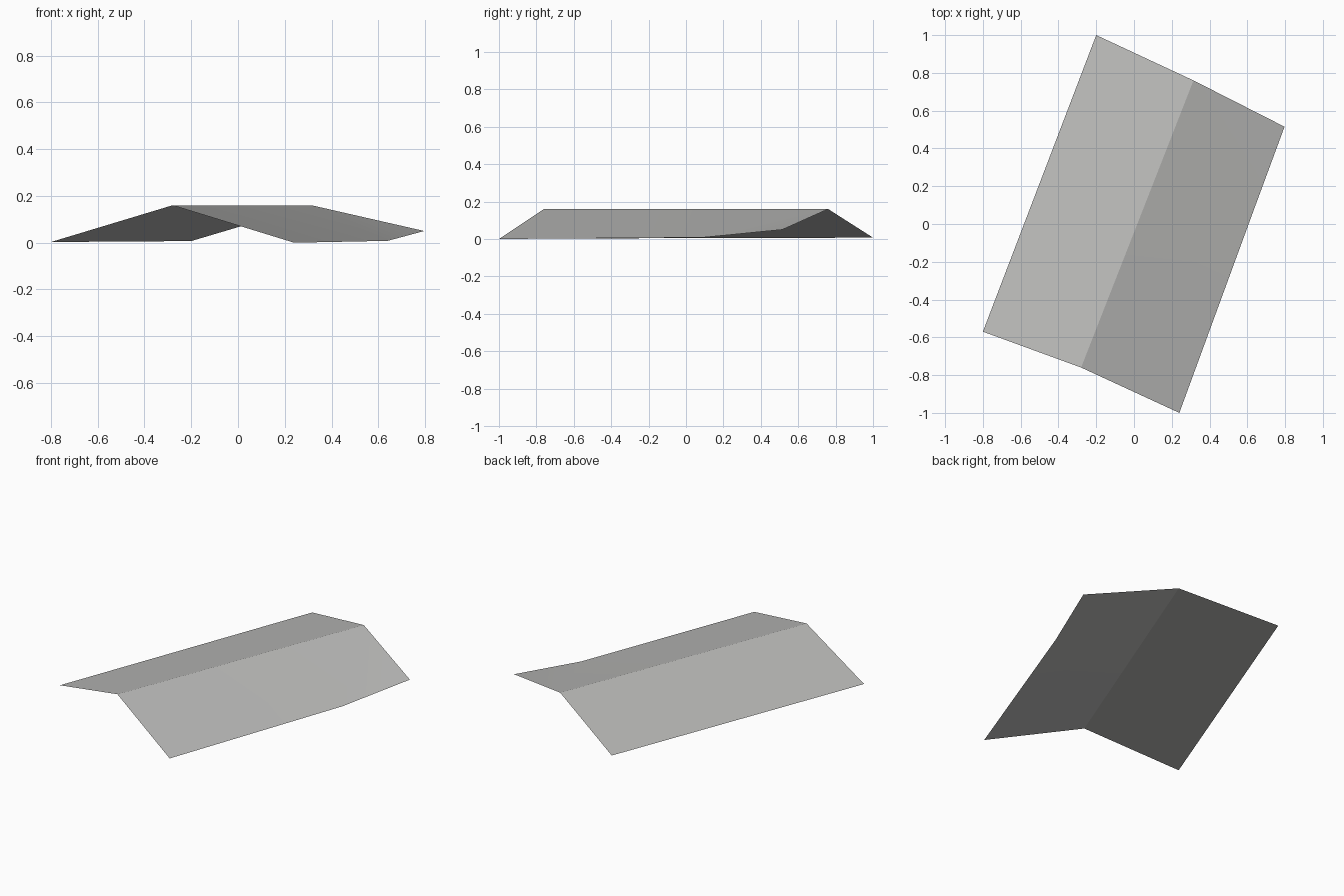
import bpy
import math

cube = bpy.data.objects.get("Cube")
if cube:
    bpy.data.objects.remove(cube, do_unlink=True)

# Single plain grey
grey = bpy.data.materials.new("plain_grey")
grey.use_nodes = True
colour = (0.5, 0.5, 0.49, 1.0)
grey.diffuse_color = colour
grey.node_tree.nodes["Principled BSDF"].inputs["Base Color"].default_value = colour

# Corners of the folded sheet
points = [
    (-0.80, -0.57, 0.003), (-0.20, 1.00, 0.007),   # left eave
    (-0.28, -0.76, 0.16), (0.315, 0.76, 0.16),     # ridge
    (0.24, -1.00, 0.0), (0.64, 0.09, 0.008),       # right eave
    (0.797, 0.515, 0.05),                          # lifted corner
]
faces = [
    (0, 2, 3, 1),   # left slope
    (2, 4, 5, 3),   # right slope
    (3, 5, 6),      # bent-up corner flap
]

mesh = bpy.data.meshes.new("folded_roof_sheet")
mesh.from_pydata(points, [], faces)
mesh.materials.append(grey)
sheet = bpy.data.objects.new("folded_roof_sheet", mesh)
bpy.context.collection.objects.link(sheet)

# Soft corner bend, crisp ridge
bpy.ops.object.select_all(action='DESELECT')
sheet.select_set(True)
bpy.context.view_layer.objects.active = sheet
bpy.ops.object.shade_smooth_by_angle(angle=math.radians(20))
